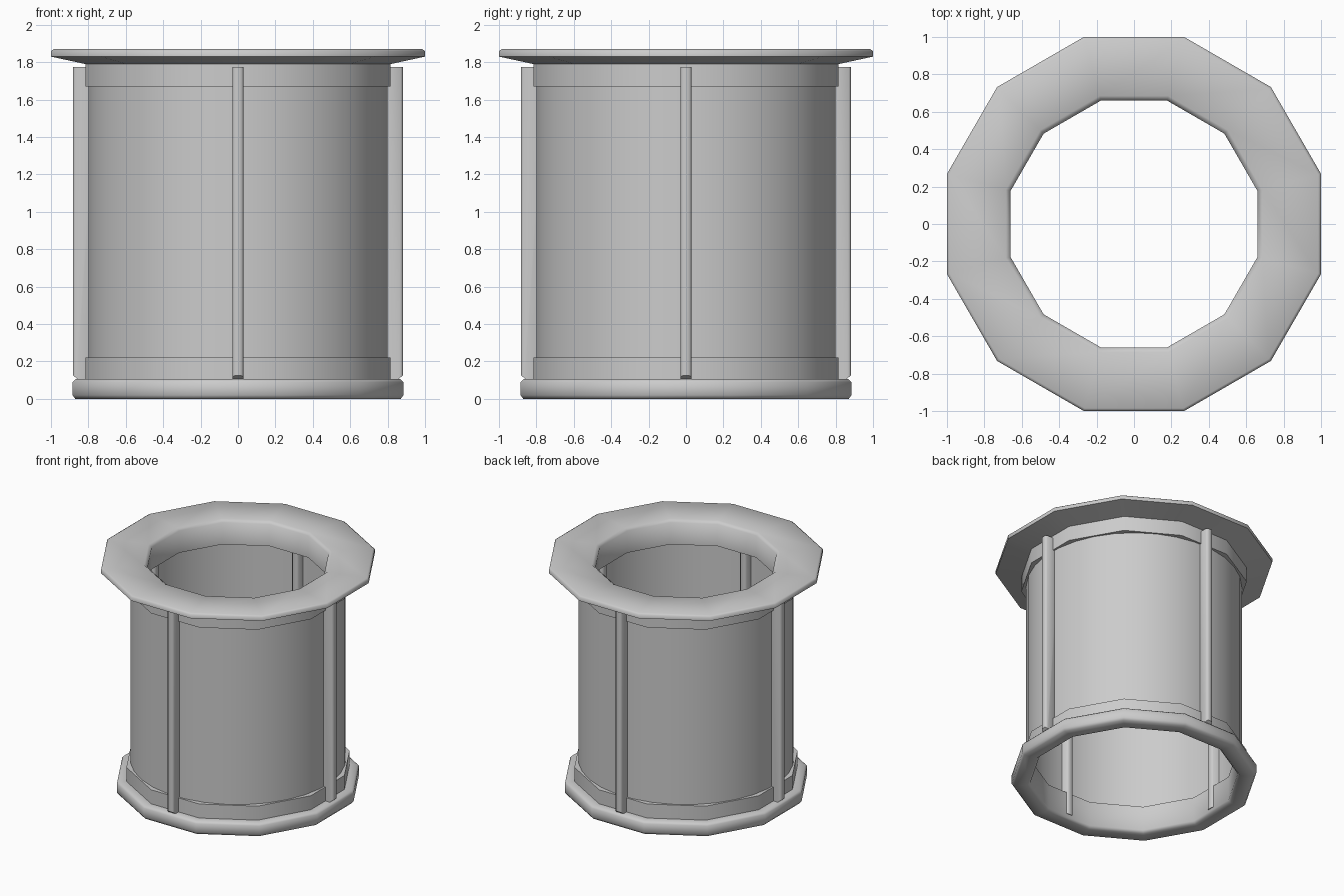
import bpy, bmesh
from math import radians, sin, cos, pi

if "Cube" in bpy.data.objects:
    bpy.data.objects.remove(bpy.data.objects["Cube"])


def finish(name, bm, angle):
    bmesh.ops.recalc_face_normals(bm, faces=bm.faces)
    me = bpy.data.meshes.new(name)
    bm.to_mesh(me)
    bm.free()
    ob = bpy.data.objects.new(name, me)
    bpy.context.collection.objects.link(ob)
    bpy.ops.object.select_all(action='DESELECT')
    ob.select_set(True)
    bpy.context.view_layer.objects.active = ob
    bpy.ops.object.shade_smooth_by_angle(angle=radians(angle))
    return ob


def revolve(name, profile, sides, closed=True, angle=60):
    """Spin (flat-to-centre distance, z) points into a polygonal ring."""
    bm = bmesh.new()
    k = 1 / cos(pi / sides)
    rings = []
    for i in range(sides):
        a = 2 * pi * (i + 0.5) / sides
        rings.append([bm.verts.new((r * k * cos(a), r * k * sin(a), z)) for r, z in profile])
    n = len(profile)
    for i in range(sides):
        p, q = rings[i], rings[(i + 1) % sides]
        for j in range(n if closed else n - 1):
            m = (j + 1) % n
            bm.faces.new((p[j], q[j], q[m], p[m]))
    return finish(name, bm, angle)


# base ring with collar
revolve("base_ring", [(0.75, 0.02), (0.77, 0), (0.87, 0), (0.885, 0.02), (0.885, 0.09),
                      (0.87, 0.105), (0.815, 0.105), (0.815, 0.22), (0.75, 0.22)], 12)

# flared top rim with collar
revolve("top_rim", [(0.66, 1.67), (0.815, 1.67), (0.815, 1.79), (1.0, 1.83), (1.0, 1.86),
                    (0.985, 1.87), (0.685, 1.87), (0.66, 1.85)], 12)

# thin round wall
revolve("cylinder_wall", [(0.80, 0.1), (0.80, 1.78)], 32, closed=False)

# four upright bars passing through the wall
bar_profile = [(0.735, 0.03), (0.86, 0.108), (0.882, 0.125), (0.882, 1.775), (0.735, 1.775)]
for i, side in enumerate(("right", "back", "left", "front")):
    bm = bmesh.new()
    lo = [bm.verts.new((r, -0.03, z)) for r, z in bar_profile]
    hi = [bm.verts.new((r, 0.03, z)) for r, z in bar_profile]
    bm.faces.new(lo)
    bm.faces.new(hi)
    n = len(lo)
    for j in range(n):
        bm.faces.new((lo[j], lo[(j + 1) % n], hi[(j + 1) % n], hi[j]))
    # soften the long edges
    long_edges = [e for e in bm.edges if abs(e.verts[0].co.z - e.verts[1].co.z) > 1]
    bmesh.ops.bevel(bm, geom=long_edges, offset=0.012, segments=1, affect='EDGES')
    ob = finish(side + "_bar", bm, 50)
    ob.rotation_euler.z = i * pi / 2
